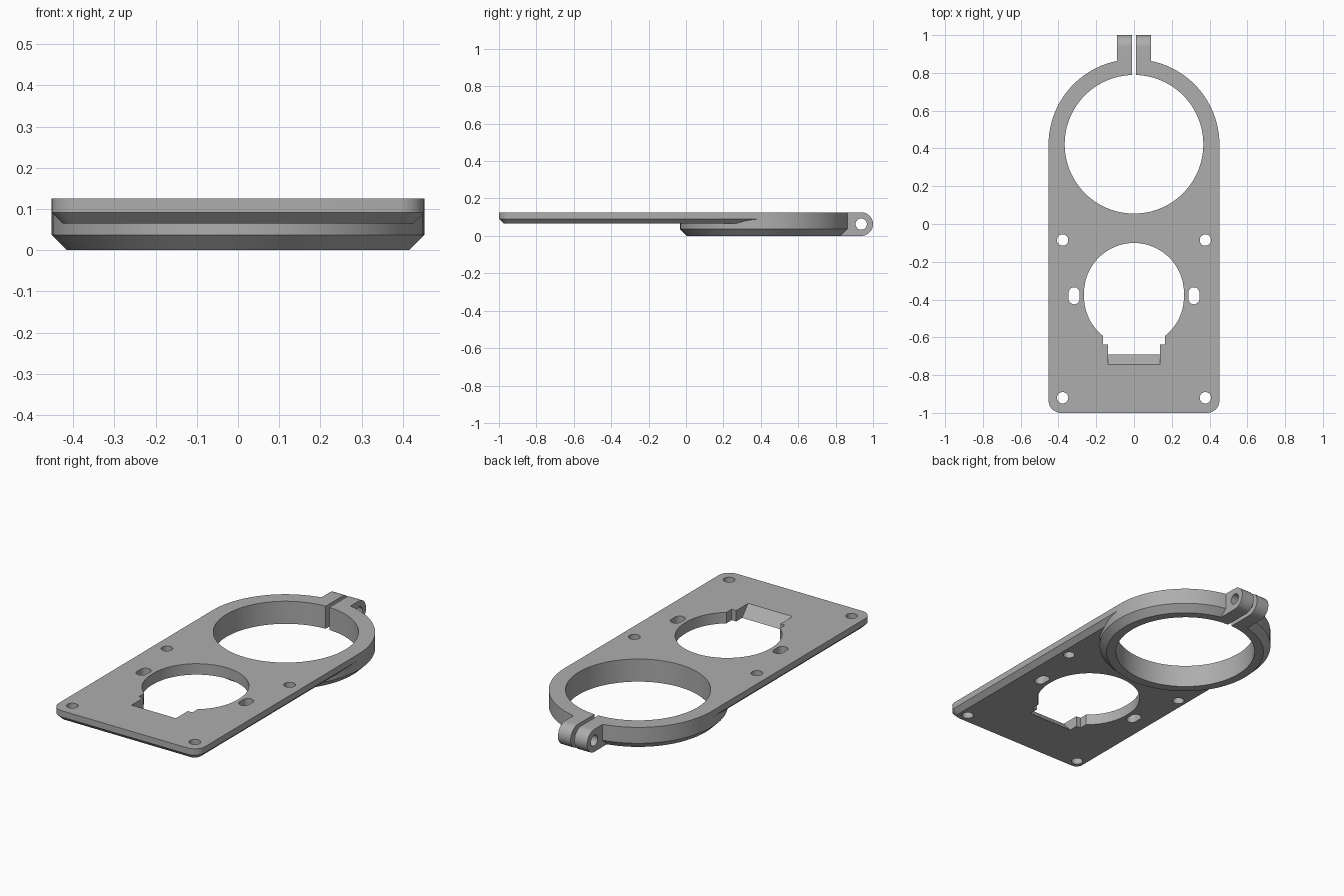
import bpy, bmesh
from math import sin, cos, pi, radians

cube = bpy.data.objects.get("Cube")
if cube:
    bpy.data.objects.remove(cube, do_unlink=True)

grey = bpy.data.materials.new("plain grey")
grey.use_nodes = True
colour = (0.42, 0.42, 0.42, 1)
grey.diffuse_color = colour
grey.node_tree.nodes["Principled BSDF"].inputs["Base Color"].default_value = colour

TOP, HALF, RING_Y = 0.126, 0.4525, 0.42
EAR_R = TOP / 2


def arc(cx, cy, r, start, end, steps):
    angles = [radians(start + (end - start) * i / steps) for i in range(steps + 1)]
    return [(cx + r * cos(a), cy + r * sin(a)) for a in angles]


def circle(cx, cy, r, steps=48):
    return arc(cx, cy, r, 0, 360, steps)[:-1]


def slot(cx, cy, r, stretch):
    return arc(cx, cy + stretch, r, 0, 180, 32) + arc(cx, cy - stretch, r, 180, 360, 32)


def rect(x0, x1, y0, y1):
    return [(x0, y0), (x1, y0), (x1, y1), (x0, y1)]


def loft(name, sections, axis="z"):
    """Solid through matching outlines, given as (height, points)."""
    bm = bmesh.new()
    rings = []
    for h, pts in sections:
        rings.append([bm.verts.new((u, v, h) if axis == "z" else (h, u, v)) for u, v in pts])
    n = len(rings[0])
    for low, high in zip(rings, rings[1:]):
        for i in range(n):
            j = (i + 1) % n
            bm.faces.new((low[i], low[j], high[j], high[i]))
    bm.faces.new(rings[0][::-1])
    bm.faces.new(rings[-1])
    bmesh.ops.recalc_face_normals(bm, faces=bm.faces)
    mesh = bpy.data.meshes.new(name)
    bm.to_mesh(mesh)
    bm.free()
    mesh.materials.append(grey)
    obj = bpy.data.objects.new(name, mesh)
    bpy.context.collection.objects.link(obj)
    return obj


def combine(target, other, operation):
    mod = target.modifiers.new(operation.lower(), "BOOLEAN")
    mod.operation, mod.solver, mod.object = operation, "EXACT", other
    bpy.context.view_layer.objects.active = target
    bpy.ops.object.modifier_apply(modifier=mod.name)
    bpy.data.objects.remove(other, do_unlink=True)


def cut(points, axis="z", low=-0.2, high=0.3):
    combine(body, loft("cutter", [(low, points), (high, points)], axis), "DIFFERENCE")


def plate_outline(inset):
    w, r = HALF - 0.0002, 0.065
    return (arc(-w + r, -1 + r, r - inset, 180, 270, 10)
            + arc(w - r, -1 + r, r - inset, 270, 360, 10)
            + [(w - inset, RING_Y), (-w + inset, RING_Y)])


# Flat plate with a bevelled underside
body = loft("mounting_plate", [(0.065, plate_outline(0.027)),
                               (0.091, plate_outline(0)), (TOP, plate_outline(0))])

# Deep clamp ring, bevelled underneath
ring = loft("clamp_ring", [(0, circle(0, RING_Y, HALF - 0.037, 96)),
                           (0.037, circle(0, RING_Y, HALF, 96)),
                           (TOP, circle(0, RING_Y, HALF, 96))])
combine(body, ring, "UNION")

# Round-ended clamp ears
ear = [(0.82, 0)] + arc(1 - EAR_R, EAR_R, EAR_R, -90, 90, 24) + [(0.82, TOP)]
combine(body, loft("clamp_ears", [(-0.09, ear), (0.09, ear)], "x"), "UNION")

# Ring bore, clamp gap and bolt hole
cut(circle(0, RING_Y + 0.002, 0.367, 96))
cut(rect(-0.0115, 0.0115, 0.7, 1.1))
cut(circle(1 - EAR_R, EAR_R, 0.03, 32), "x")

# Second opening with stepped notch and sloped lip
cut(slot(0, -0.375, 0.2645, 0.01))
cut(rect(-0.165, 0.165, -0.638, -0.45))
slope = [(-0.638 + 0.1, 0), (-0.634, 0), (-0.69, 0.065), (-0.743, TOP),
         (-0.786, 0.176), (-0.538, 0.176)]
cut(slope, "x", -0.137, 0.137)

# Screw holes and oval slots
for side in (-1, 1):
    for y in (-0.085, -0.92):
        cut(circle(side * 0.378, y, 0.03, 32))
    cut(slot(side * 0.317, -0.38, 0.029, 0.016))

bpy.ops.object.select_all(action="DESELECT")
body.select_set(True)
bpy.context.view_layer.objects.active = body
bpy.ops.object.shade_smooth_by_angle(angle=radians(30))
